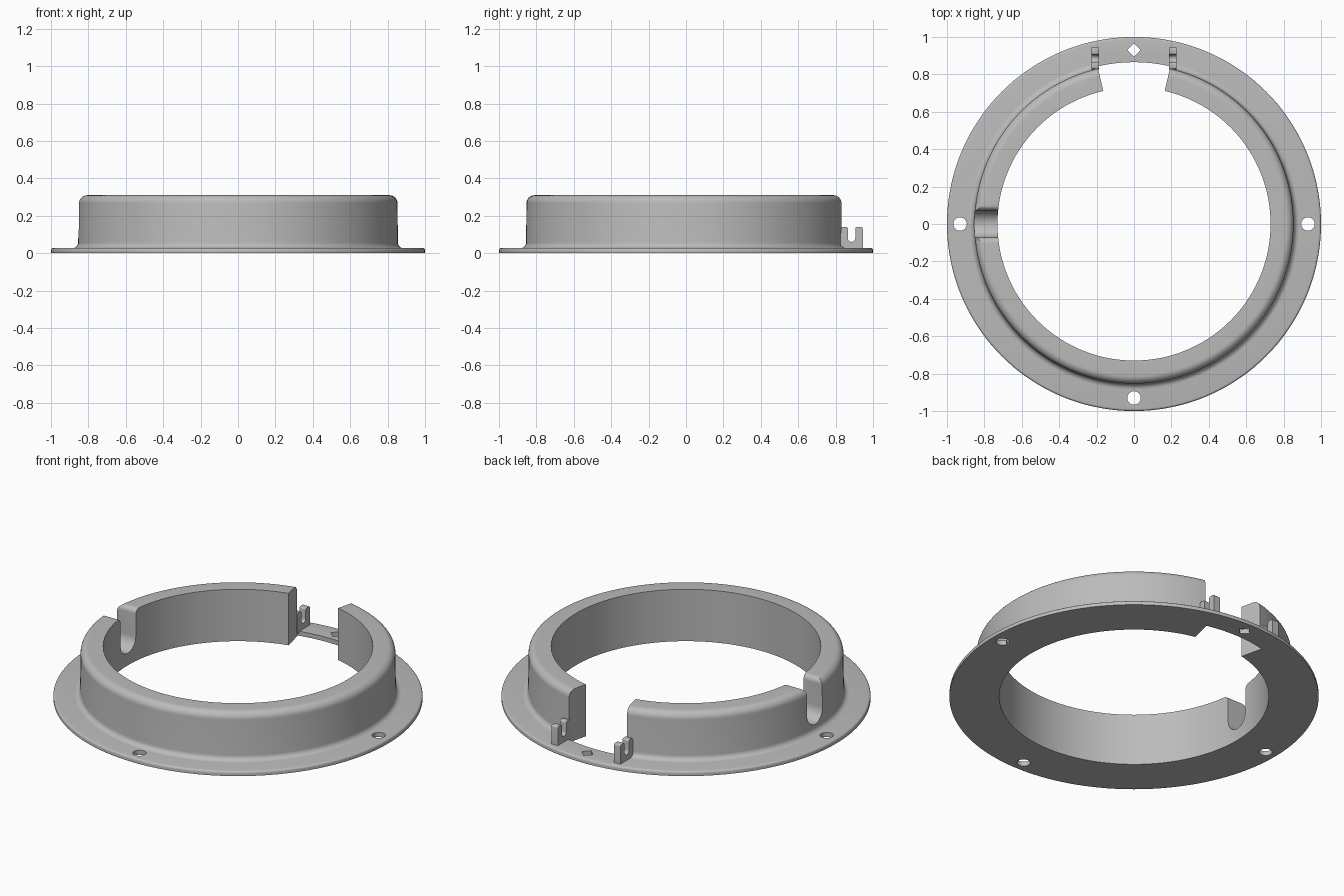
import bpy, bmesh, math
from math import sin, cos, pi, radians

cube = bpy.data.objects.get("Cube")
if cube:
    bpy.data.objects.remove(cube, do_unlink=True)

grey = bpy.data.materials.new("plain grey")
grey.use_nodes = True
GREY = (0.5, 0.5, 0.5, 1)
grey.diffuse_color = GREY
grey.node_tree.nodes["Principled BSDF"].inputs["Base Color"].default_value = GREY


def finish(name, bm):
    bmesh.ops.recalc_face_normals(bm, faces=bm.faces)
    mesh = bpy.data.meshes.new(name)
    bm.to_mesh(mesh)
    bm.free()
    mesh.materials.append(grey)
    obj = bpy.data.objects.new(name, mesh)
    bpy.context.collection.objects.link(obj)
    return obj


def prism(name, outline, offset):
    """Extrude a closed outline of 3D points along an offset."""
    bm = bmesh.new()
    face = bm.faces.new([bm.verts.new(p) for p in outline])
    new = bmesh.ops.extrude_face_region(bm, geom=[face])["geom"]
    verts = [v for v in new if isinstance(v, bmesh.types.BMVert)]
    bmesh.ops.translate(bm, verts=verts, vec=offset)
    return finish(name, bm)


def arc(cx, cy, r, start, end, n=8):
    """Points on an arc, angles in degrees."""
    angles = [radians(start + (end - start) * i / n) for i in range(n + 1)]
    return [(cx + r * cos(a), cy + r * sin(a)) for a in angles]


def cut(target, cutter):
    cutter.hide_render = True
    mod = target.modifiers.new("cut", "BOOLEAN")
    mod.operation = "DIFFERENCE"
    mod.solver = "EXACT"
    mod.object = cutter
    bpy.context.view_layer.objects.active = target
    bpy.ops.object.modifier_apply(modifier=mod.name)
    bpy.data.objects.remove(cutter, do_unlink=True)


def smooth(obj):
    bpy.ops.object.select_all(action="DESELECT")
    obj.select_set(True)
    bpy.context.view_layer.objects.active = obj
    bpy.ops.object.shade_smooth_by_angle(angle=radians(30))


# Flanged collar, turned from one profile
profile = [(0.73, 0), (1, 0)]
profile += arc(0.988, 0.015, 0.012, 0, 90, 4)
profile += arc(0.885, 0.057, 0.03, 270, 180, 6)
profile += arc(0.81, 0.267, 0.043, 0, 90, 8)
profile += [(0.73, 0.31)]
STEPS = 144
bm = bmesh.new()
rings = [[bm.verts.new((r * cos(2 * pi * i / STEPS), r * sin(2 * pi * i / STEPS), z))
          for r, z in profile] for i in range(STEPS)]
for i in range(STEPS):
    a, b = rings[i], rings[(i + 1) % STEPS]
    for j in range(len(profile)):
        k = (j + 1) % len(profile)
        bm.faces.new((a[j], b[j], b[k], a[k]))
collar = finish("flanged_collar", bm)

# Opening at the back: through the collar, then level with the flange
for radius, bottom in ((0.865, -0.1), (0.92, 0.027)):
    sector = arc(0, 0, radius, 77, 103, 20) + arc(0, 0, 0.5, 103, 77, 6)
    cut(collar, prism("opening_cutter", [(x, y, bottom) for x, y in sector], (0, 0, 0.6)))

# Round-bottomed side slot with softened top edges
W, LIP = 0.072, 0.03
slot = arc(W + LIP, 0.31 - LIP, LIP, 90, 180, 6)
slot += arc(0, 0.145, W, 0, -180, 16)
slot += arc(-W - LIP, 0.31 - LIP, LIP, 0, 90, 6)
slot += [(-W - LIP, 0.4), (W + LIP, 0.4)]
cut(collar, prism("slot_cutter", [(-0.95, y, z) for y, z in slot], (0.4, 0, 0)))

# Three round screw holes and one diamond hole in the flange
for x, y, sides in ((-0.93, 0, 32), (0.93, 0, 32), (0, -0.93, 32), (0, 0.93, 4)):
    outline = arc(x, y, 0.036, 0, 360, sides)[:-1]
    cut(collar, prism("hole_cutter", [(px, py, -0.1) for px, py in outline], (0, 0, 0.3)))
smooth(collar)

# Forked clips on either side of the opening
fork = arc(0.855, 0.02, 0.03, 180, 180, 1)[:1] + [(0.945, 0.02)]
fork += arc(0.935, 0.13, 0.01, 0, 90, 4) + arc(0.915, 0.13, 0.01, 90, 180, 4)
fork += arc(0.885, 0.08, 0.02, 0, -180, 10)
fork += arc(0.855, 0.13, 0.01, 0, 90, 4) + arc(0.838, 0.13, 0.01, 90, 180, 4)
for side, name in ((1, "left_clip"), (-1, "right_clip")):
    clip = prism(name, [(side * 0.207 - 0.021, y, z) for y, z in fork], (0.042, 0, 0))
    smooth(clip)
